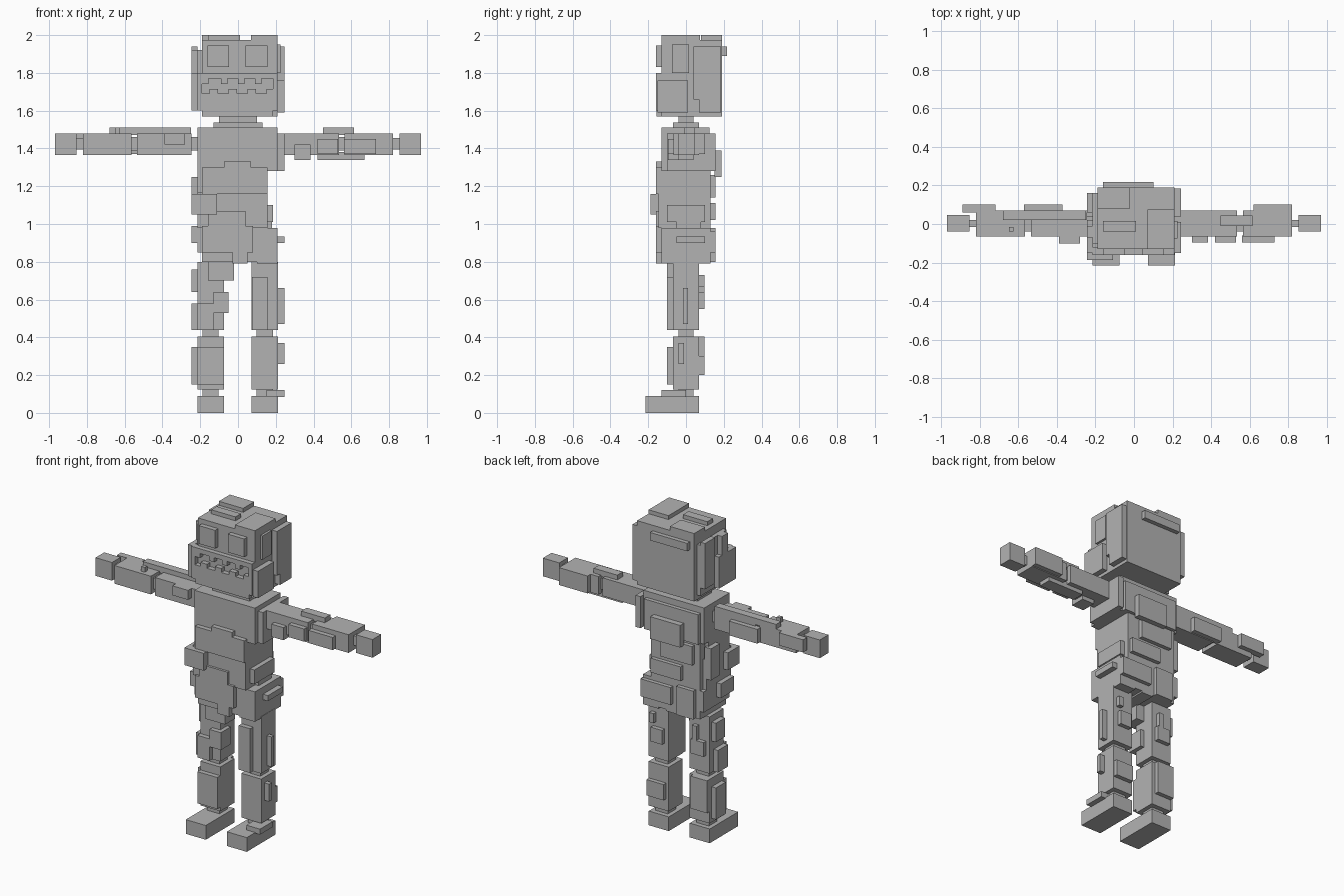
import bpy, bmesh
from mathutils import Matrix, Vector

grey = bpy.data.materials.new("stone_grey")
grey.diffuse_color = (0.45, 0.45, 0.45, 1)


def blocks(name, boxes):
    """One object made of axis-aligned blocks (x0, x1, y0, y1, z0, z1)."""
    bm = bmesh.new()
    for x0, x1, y0, y1, z0, z1 in boxes:
        mid = Vector((x0 + x1, y0 + y1, z0 + z1)) / 2
        size = (x1 - x0, y1 - y0, z1 - z0, 1)
        bmesh.ops.create_cube(bm, size=1, matrix=Matrix.Translation(mid) @ Matrix.Diagonal(size))
    mesh = bpy.data.meshes.new(name)
    bm.to_mesh(mesh)
    bm.free()
    mesh.materials.append(grey)
    obj = bpy.data.objects.new(name, mesh)
    bpy.context.collection.objects.link(obj)
    return obj


# Skull, crown plates and side panels
blocks("head", [
    (-0.19, 0.21, -0.13, 0.19, 1.57, 1.975),
    (-0.215, -0.19, -0.10, 0.16, 1.60, 1.92),
])
blocks("crown_plates", [
    (0.07, 0.21, -0.13, 0.075, 1.97, 2.0),
    (-0.19, -0.02, 0.08, 0.19, 1.97, 2.0),
    (-0.16, 0.01, -0.04, 0.015, 1.97, 2.0),
])
blocks("head_side_panels", [
    (0.21, 0.245, 0.04, 0.185, 1.66, 1.94),
    (0.21, 0.245, 0.07, 0.185, 1.59, 1.66),
    (0.21, 0.245, -0.15, 0.01, 1.59, 1.76),
    (0.21, 0.225, -0.075, 0.015, 1.80, 1.95),
    (-0.245, -0.215, 0.06, 0.16, 1.65, 1.94),
    (-0.245, -0.215, -0.15, 0.02, 1.60, 1.80),
    (-0.245, -0.215, -0.07, -0.01, 1.80, 1.92),
])
blocks("back_of_head_bar", [(-0.16, 0.10, 0.185, 0.217, 1.89, 1.94)])

# Face: eyes, brow and toothed jaws
blocks("eyes", [(c - 0.057, c + 0.057, -0.16, -0.12, 1.83, 1.945) for c in (-0.105, 0.098)])
blocks("lower_jaw", [
    (-0.215, 0.21, -0.16, -0.12, 1.60, 1.69),
    (-0.19, 0.185, -0.155, -0.12, 1.57, 1.60),
] + [(x, x + 0.045, -0.16, -0.12, 1.69, 1.715) for x in (-0.15, -0.05, 0.05, 0.15)])
blocks("upper_jaw", [
    (-0.215, 0.21, -0.16, -0.12, 1.77, 1.80),
    (-0.215, -0.19, -0.16, -0.10, 1.69, 1.77),
    (0.185, 0.21, -0.16, -0.10, 1.69, 1.77),
] + [(x, x + 0.035, -0.16, -0.12, 1.742, 1.77) for x in (-0.19, -0.09, 0.0, 0.09)])

# Neck and collar
blocks("neck", [
    (-0.10, 0.10, -0.04, 0.04, 1.53, 1.575),
    (-0.13, 0.13, -0.07, 0.07, 1.50, 1.537),
])

# Chest, belly and pelvis
blocks("chest", [
    (-0.215, 0.21, -0.13, 0.125, 1.28, 1.51),
    (0.21, 0.245, -0.10, 0.155, 1.28, 1.48),
    (-0.19, 0.19, 0.125, 0.15, 1.28, 1.47),
    (-0.09, 0.12, 0.15, 0.187, 1.25, 1.39),
])
blocks("belly", [
    (-0.19, 0.155, -0.13, 0.13, 0.80, 1.29),
    (-0.19, 0.155, -0.16, -0.12, 1.16, 1.30),
    (-0.075, 0.07, -0.16, -0.12, 1.30, 1.33),
    (-0.215, 0.155, -0.145, 0.10, 0.98, 1.17),
    (-0.215, -0.18, -0.13, 0.08, 1.05, 1.28),
    (0.125, 0.185, -0.10, 0.10, 1.01, 1.10),
])
blocks("belly_patches", [
    (-0.245, -0.11, -0.187, -0.07, 1.05, 1.16),
    (-0.16, 0.04, -0.16, -0.13, 0.99, 1.07),
    (-0.245, -0.20, 0.01, 0.10, 1.05, 1.25),
])
blocks("back_patches", [
    (-0.15, 0.07, 0.12, 0.155, 1.14, 1.26),
    (-0.07, 0.14, 0.12, 0.155, 1.02, 1.11),
    (0.0, 0.21, 0.10, 0.155, 0.85, 0.96),
    (-0.16, -0.04, 0.12, 0.155, 0.80, 0.98),
])
blocks("pelvis", [
    (-0.215, 0.21, -0.13, 0.13, 0.85, 0.98),
    (-0.19, 0.08, -0.16, -0.12, 0.85, 0.99),
    (-0.03, 0.05, -0.16, 0.13, 0.79, 0.86),
    (-0.245, -0.20, -0.13, 0.0, 0.90, 0.99),
    (0.21, 0.245, -0.05, 0.10, 0.90, 0.935),
    (0.10, 0.21, -0.13, 0.13, 0.79, 0.86),
    (0.14, 0.18, -0.05, 0.08, 0.98, 1.07),
])

# Legs: thigh, knee, shin, ankle and foot on each side
for side, c in (("left", -0.145), ("right", 0.142)):
    a, b = c - 0.07, c + 0.07
    blocks(side + "_thigh", [(a, b, -0.07, 0.07, 0.44, 0.80)])
    blocks(side + "_knee", [(c - 0.043, c + 0.043, -0.04, 0.04, 0.40, 0.445)])
    blocks(side + "_shin", [(a, b, -0.07, 0.07, 0.125, 0.405)])
    blocks(side + "_ankle", [(c - 0.043, c + 0.043, -0.04, 0.04, 0.08, 0.13)])
    blocks(side + "_foot", [(a, b, -0.215, 0.07, 0.0, 0.09)])
blocks("left_leg_patches", [
    (-0.245, -0.21, -0.04, 0.05, 0.64, 0.76),
    (-0.245, -0.21, -0.07, 0.03, 0.44, 0.58),
    (-0.245, -0.21, -0.05, 0.05, 0.15, 0.35),
    (-0.13, -0.05, -0.10, 0.0, 0.53, 0.64),
    (-0.215, -0.13, -0.10, -0.06, 0.44, 0.58),
    (-0.16, -0.02, -0.10, 0.0, 0.70, 0.81),
    (-0.215, -0.075, -0.10, -0.06, 0.15, 0.35),
    (-0.19, -0.10, 0.06, 0.097, 0.55, 0.64),
    (-0.14, -0.11, 0.06, 0.097, 0.64, 0.73),
    (-0.215, -0.10, 0.06, 0.097, 0.20, 0.405),
])
blocks("right_leg_patches", [
    (0.21, 0.245, -0.015, 0.01, 0.47, 0.66),
    (0.21, 0.245, -0.04, -0.01, 0.26, 0.37),
    (0.15, 0.245, -0.13, 0.0, 0.085, 0.12),
    (0.075, 0.155, -0.10, -0.06, 0.44, 0.72),
    (0.10, 0.18, 0.06, 0.097, 0.55, 0.64),
    (0.16, 0.19, 0.06, 0.097, 0.67, 0.73),
    (0.09, 0.21, 0.06, 0.097, 0.20, 0.30),
])

# Arms: upper arm, elbow, forearm, wrist and hand on each side
for side, s in (("left", -1), ("right", 1)):
    for part, x0, x1, y0, y1, z0, z1 in (
            ("shoulder", 0.20, 0.26, -0.04, 0.04, 1.39, 1.46),
            ("upper_arm", 0.245, 0.535, -0.065, 0.07, 1.365, 1.48),
            ("elbow", 0.53, 0.57, -0.04, 0.045, 1.39, 1.46),
            ("forearm", 0.565, 0.82, -0.065, 0.07, 1.365, 1.48),
            ("wrist", 0.81, 0.86, -0.015, 0.02, 1.395, 1.455),
            ("hand", 0.855, 0.97, -0.04, 0.047, 1.365, 1.48)):
        blocks(f"{side}_{part}", [(min(s * x0, s * x1), max(s * x0, s * x1), y0, y1, z0, z1)])
blocks("left_arm_patches", [
    (-0.68, -0.25, 0.02, 0.07, 1.47, 1.51),
    (-0.65, -0.625, -0.04, -0.015, 1.47, 1.51),
    (-0.89, -0.72, 0.06, 0.10, 1.40, 1.48),
    (-0.57, -0.37, 0.06, 0.10, 1.37, 1.46),
    (-0.39, -0.28, -0.10, -0.06, 1.42, 1.48),
])
blocks("right_arm_patches", [
    (0.45, 0.615, -0.01, 0.045, 1.47, 1.51),
    (0.30, 0.385, -0.095, 0.0, 1.34, 1.42),
    (0.42, 0.53, -0.095, -0.06, 1.37, 1.45),
    (0.56, 0.73, -0.095, -0.06, 1.37, 1.45),
    (0.42, 0.67, -0.04, 0.04, 1.34, 1.38),
    (0.62, 0.82, 0.06, 0.10, 1.37, 1.48),
])
